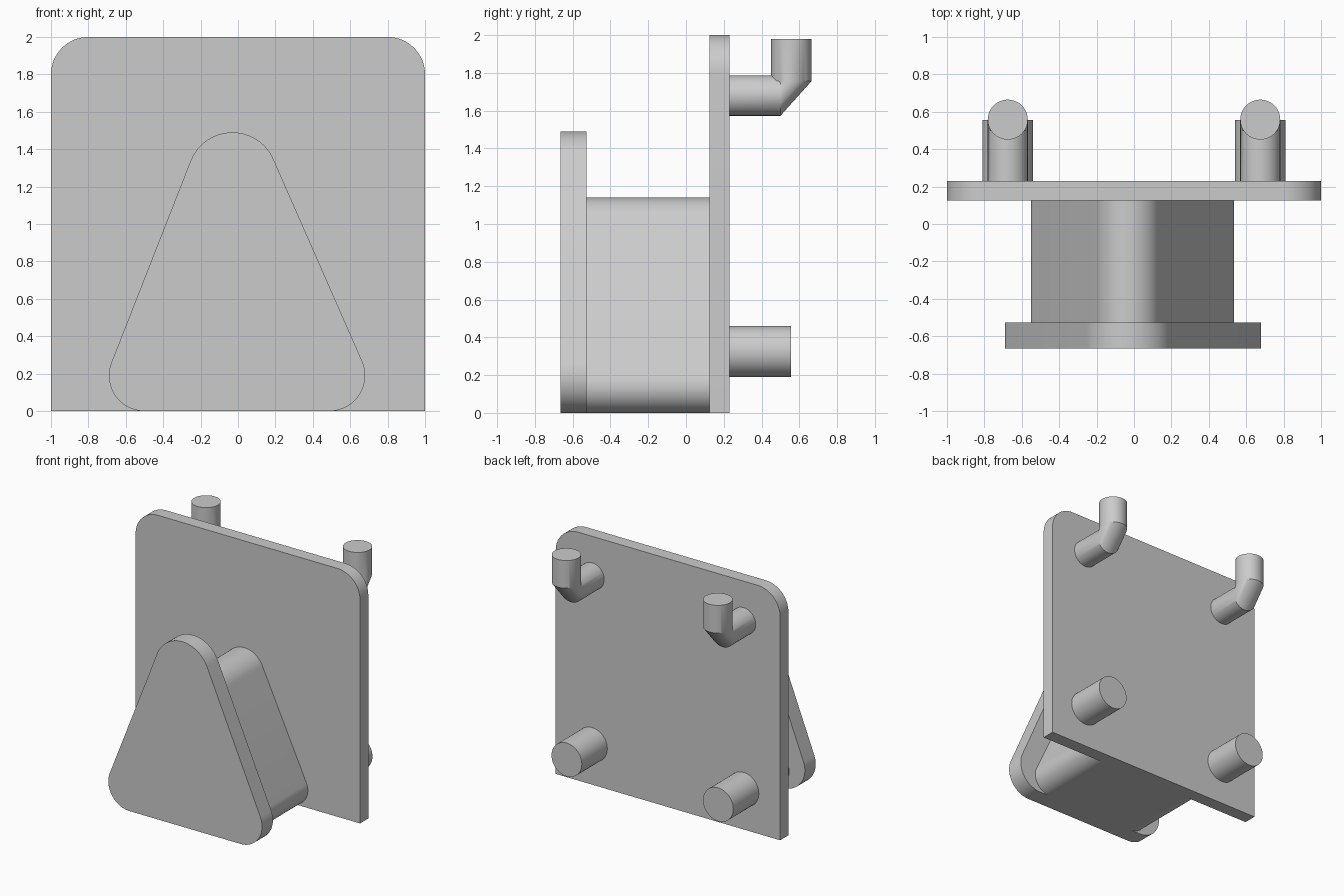
import bpy, bmesh
from math import cos, sin, tau, radians
from mathutils import Vector
from mathutils.geometry import convex_hull_2d

cube = bpy.data.objects.get("Cube")
if cube:
    bpy.data.objects.remove(cube, do_unlink=True)

grey = bpy.data.materials.new("plain_grey")
grey.use_nodes = True
GREY = (0.6, 0.6, 0.6, 1)
grey.diffuse_color = GREY
grey.node_tree.nodes["Principled BSDF"].inputs["Base Color"].default_value = GREY


def loft(name, rings):
    """Skin matching rings of points and cap both ends."""
    bm = bmesh.new()
    loops = [[bm.verts.new(p) for p in ring] for ring in rings]
    for a, b in zip(loops, loops[1:]):
        for i in range(len(a)):
            j = (i + 1) % len(a)
            bm.faces.new((a[i], a[j], b[j], b[i]))
    bm.faces.new(loops[0][::-1])
    bm.faces.new(loops[-1])
    bmesh.ops.recalc_face_normals(bm, faces=bm.faces)
    mesh = bpy.data.meshes.new(name)
    bm.to_mesh(mesh)
    bm.free()
    mesh.materials.append(grey)
    obj = bpy.data.objects.new(name, mesh)
    bpy.context.collection.objects.link(obj)
    bpy.ops.object.select_all(action="DESELECT")
    obj.select_set(True)
    bpy.context.view_layer.objects.active = obj
    bpy.ops.object.shade_smooth_by_angle(angle=radians(30))
    return obj


def rounded_slab(name, corners, y0, y1):
    """Outline wrapped around corner circles (x, z, radius), extruded along y."""
    pts = []
    for x, z, r in corners:
        n = 64 if r else 1
        pts += [Vector((x + r * cos(tau * i / n), z + r * sin(tau * i / n))) for i in range(n)]
    outline = [pts[i] for i in convex_hull_2d(pts)]
    return loft(name, [[(p.x, y, p.y) for p in outline] for y in (y0, y1)])


def ring(centre, up, r, n=48):
    """Circle spanned by the x axis and the given second axis."""
    side, up = Vector((1, 0, 0)), Vector(up)
    return [Vector(centre) + r * (cos(tau * i / n) * side + sin(tau * i / n) * up)
            for i in range(n)]


# Back plate with two rounded top corners
rounded_slab("back_plate", [(-1, 0, 0), (1, 0, 0), (0.8, 1.8, 0.2), (-0.8, 1.8, 0.2)],
             0.125, 0.23)

# Triangular spool and its wider front flange
rounded_slab("spool_body", [(-0.41, 0.14, 0.14), (0.395, 0.14, 0.14), (-0.03, 0.965, 0.175)],
             -0.53, 0.13)
rounded_slab("front_flange", [(-0.5, 0.19, 0.19), (0.49, 0.19, 0.19), (-0.03, 1.25, 0.24)],
             -0.665, -0.527)

# Pegs on the rear: straight below, bent upwards above
Z, BACK = (0, 0, 1), (0, -1, 0)
for side, s in (("left", 1), ("right", -1)):
    x = s * 0.675
    loft(f"lower_peg_{side}", [ring((x, y, 0.325), Z, 0.135) for y in (0.22, 0.555)])
    loft(f"upper_hook_{side}", [
        ring((x, 0.22, 1.68), Z, 0.107),
        ring((x, 0.5, 1.68), Z, 0.107),
        ring((x, 0.558, 1.757), BACK, 0.107),
        ring((x, 0.558, 1.98), BACK, 0.107),
    ])
